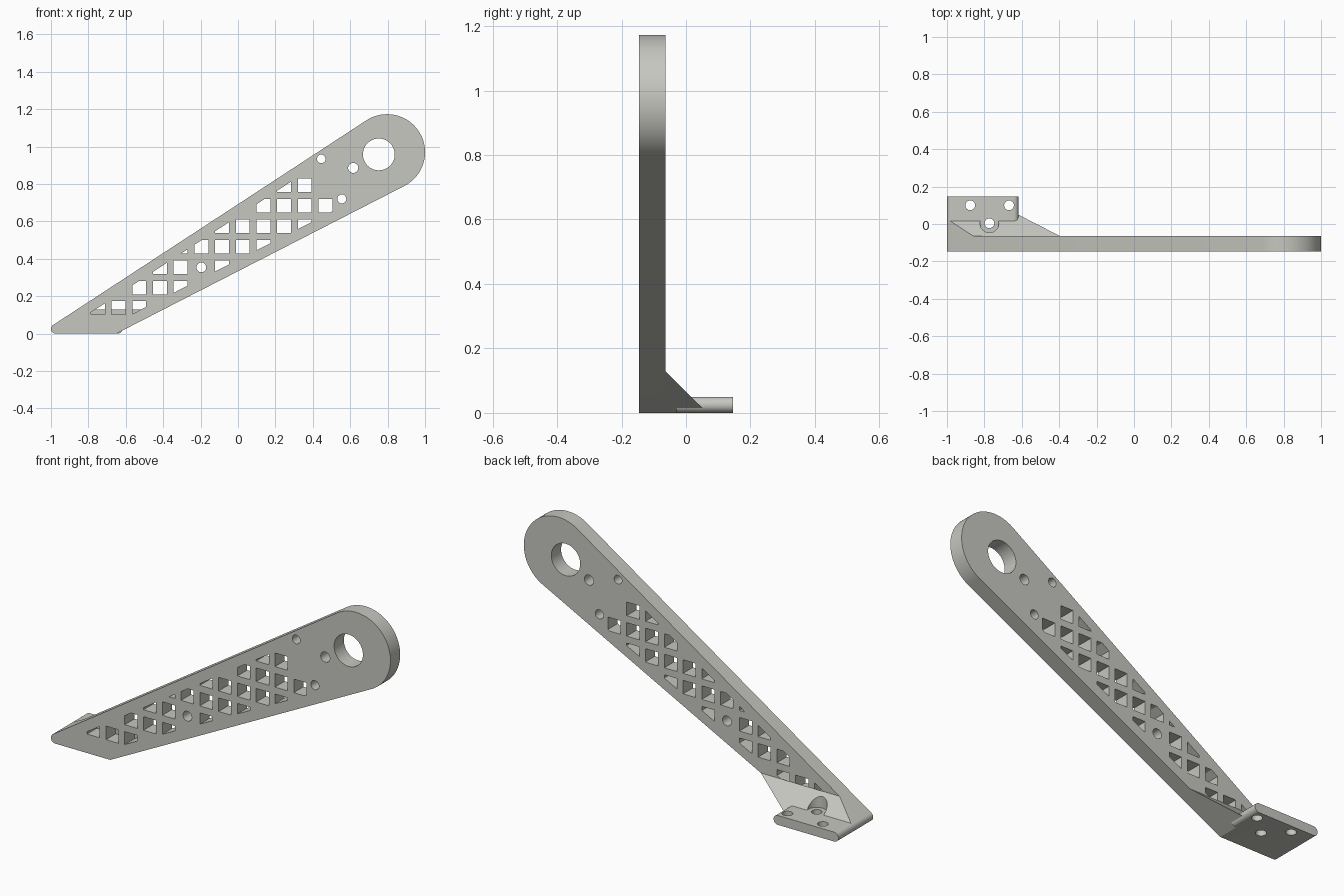
import bpy, bmesh, math
from mathutils import Vector

if "Cube" in bpy.data.objects:
    bpy.data.objects.remove(bpy.data.objects["Cube"])

GREY = bpy.data.materials.new("warm_grey")
GREY.diffuse_color = (0.57, 0.57, 0.53, 1)
GREY.use_nodes = True
GREY.node_tree.nodes["Principled BSDF"].inputs["Base Color"].default_value = GREY.diffuse_color


def prisms(name, profiles, axis, lo, hi):
    """One object made of closed profiles extruded along an axis from lo to hi."""
    place = {"x": lambda a, b, t: (t, a, b),
             "y": lambda a, b, t: (a, t, b),
             "z": lambda a, b, t: (a, b, t)}[axis]
    bm = bmesh.new()
    for pts in profiles:
        v0 = [bm.verts.new(place(a, b, lo)) for a, b in pts]
        v1 = [bm.verts.new(place(a, b, hi)) for a, b in pts]
        n = len(pts)
        bm.faces.new(v0)
        bm.faces.new(v1[::-1])
        for i in range(n):
            j = (i + 1) % n
            bm.faces.new((v0[i], v1[i], v1[j], v0[j]))
    bmesh.ops.recalc_face_normals(bm, faces=bm.faces)
    me = bpy.data.meshes.new(name)
    bm.to_mesh(me)
    bm.free()
    me.materials.append(GREY)
    ob = bpy.data.objects.new(name, me)
    bpy.context.collection.objects.link(ob)
    return ob


def arc(cx, cy, r, a0, a1, n):
    return [(cx + r * math.cos(math.radians(a0 + (a1 - a0) * i / n)),
             cy + r * math.sin(math.radians(a0 + (a1 - a0) * i / n))) for i in range(n + 1)]


def circle(cx, cy, r, n=40):
    return arc(cx, cy, r, 0, 360, n)[:-1]


def combine(ob, other, op):
    """Apply a boolean and remove the helper."""
    m = ob.modifiers.new(op, "BOOLEAN")
    m.operation, m.solver, m.object = op, "EXACT", other
    bpy.context.view_layer.objects.active = ob
    bpy.ops.object.modifier_apply(modifier=m.name)
    bpy.data.objects.remove(other)


def clip(pts, a, b, c):
    """Keep the part of a polygon where a*x + b*z + c >= 0."""
    out = []
    for i, p in enumerate(pts):
        q = pts[(i + 1) % len(pts)]
        dp, dq = a * p[0] + b * p[1] + c, a * q[0] + b * q[1] + c
        if dp >= 0:
            out.append(p)
        if dp * dq < 0:
            t = dp / (dp - dq)
            out.append((p[0] + (q[0] - p[0]) * t, p[1] + (q[1] - p[1]) * t))
    return out


FRONT, BACK, REAR = -0.146, -0.064, 0.146
UP, LOW = 0.653, 0.513                      # slopes of the arm edges
up_a, low_a = math.degrees(math.atan(UP)), math.degrees(math.atan(LOW))

# Side outline shared by the arm and the gusset
toe = arc(-0.975, 0.025, 0.025, 90 + up_a, 180, 6) + arc(-0.975, 0.025, 0.025, 180, 270, 8)[1:]
outline = toe + [(-0.65, 0)] + arc(0.797, 0.97, 0.203, low_a - 90, up_a + 90, 56)

arm = prisms("bracket_arm", [outline], "y", FRONT, BACK)

# Lattice windows, cut off parallel to the arm edges
rows = [(0, 2), (2, 4), (3, 6), (4, 8), (6, 10), (8, 11), (9, 10)]
windows = []
for r, (first, last) in enumerate(rows):
    for c in range(first, last + 1):
        if (r, c) == (2, 5):                # solid cell around the middle pin hole
            continue
        x, z = -0.786 + 0.1106 * c, 0.101 + 0.1092 * r
        cell = [(x, z), (x + 0.074, z), (x + 0.074, z + 0.072), (x, z + 0.072)]
        cell = clip(cell, UP, -1, 0.035 + UP - 0.061)
        cell = clip(cell, -LOW, 1, -LOW * 0.65 - 0.061)
        if len(cell) > 2:
            windows.append(cell)
combine(arm, prisms("window_cutter", windows, "y", -0.3, 0.3), "DIFFERENCE")

# Pivot hole and pin holes
pins = [circle(0.753, 0.958, 0.085, 56), circle(-0.196, 0.354, 0.026),
        circle(0.445, 0.934, 0.023), circle(0.616, 0.886, 0.027), circle(0.555, 0.72, 0.024)]
combine(arm, prisms("pin_cutter", pins, "y", -0.3, 0.3), "DIFFERENCE")

# Sloped gusset between arm and foot
gusset = prisms("gusset", [outline], "y", BACK, REAR)
top = 0.13
wedge = prisms("wedge", [[(BACK - 0.1, -0.1), (BACK + top + 0.1, -0.1), (BACK - 0.1, top + 0.1)]],
               "x", -1.2, 1.2)
combine(gusset, wedge, "INTERSECT")

# Flat foot with rounded ends
foot_side = toe + arc(-0.643, 0.025, 0.025, -90, 90, 16) + [(-0.975, 0.05)]
foot_side += arc(-0.975, 0.025, 0.025, 90, 90 + up_a, 4)[1:-1]
foot = prisms("foot", [foot_side], "y", -0.03, REAR)
combine(gusset, foot, "UNION")

# Screw-head recess and screw holes
combine(gusset, prisms("recess_cutter", [circle(-0.773, 0.004, 0.05)], "z", 0.0501, 0.3), "DIFFERENCE")
screws = [circle(-0.876, 0.1, 0.026), circle(-0.668, 0.1, 0.026), circle(-0.773, 0.004, 0.026)]
combine(gusset, prisms("screw_cutter", screws, "z", -0.1, 0.3), "DIFFERENCE")
combine(arm, gusset, "UNION")

# Smooth the round parts, keep hard edges
for o in bpy.context.selected_objects:
    o.select_set(False)
arm.select_set(True)
bpy.context.view_layer.objects.active = arm
bpy.ops.object.shade_smooth_by_angle(angle=math.radians(25))
